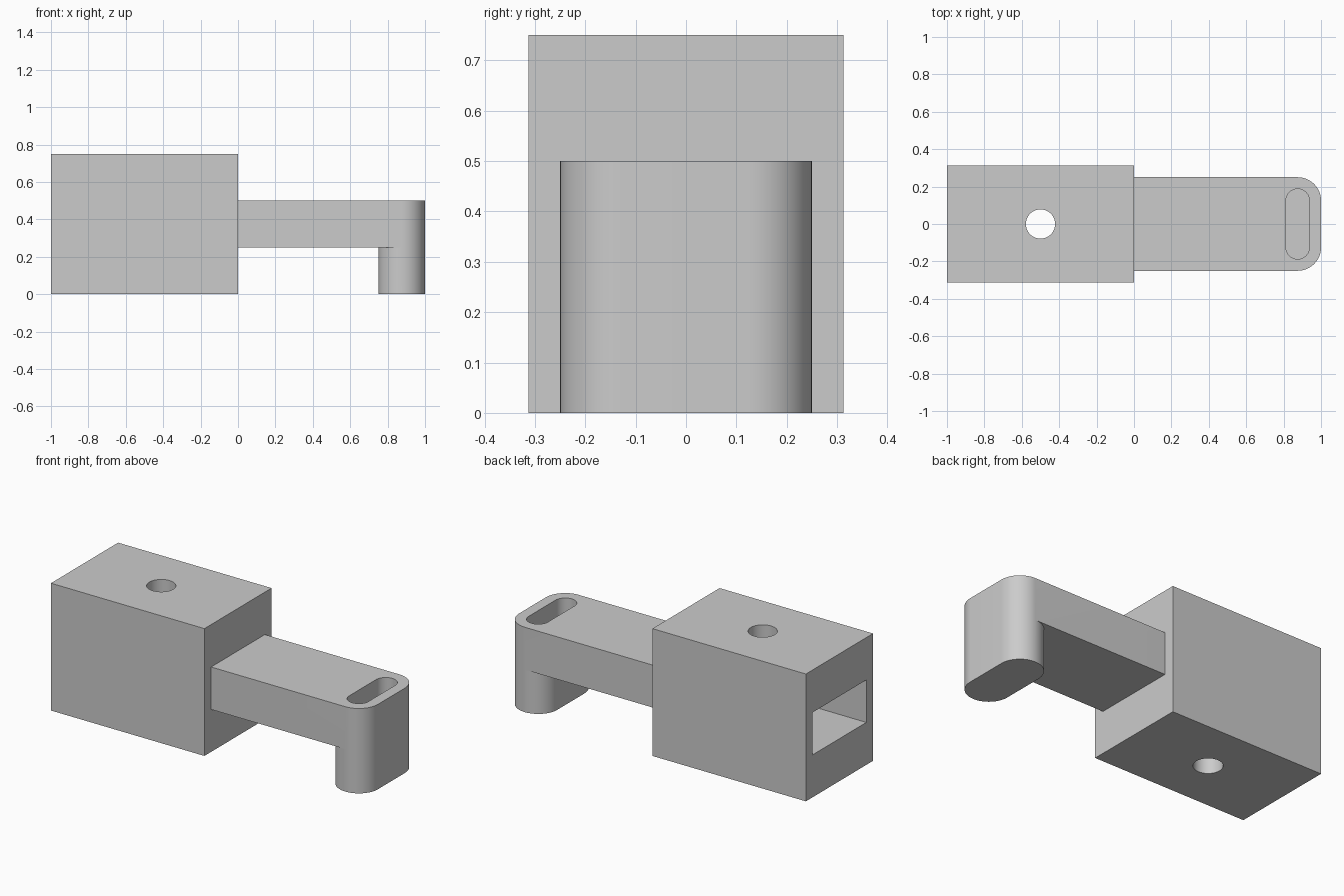
import bpy
import bmesh
from math import pi, cos, sin

cube = bpy.data.objects.get("Cube")
if cube:
    bpy.data.objects.remove(cube, do_unlink=True)

grey = bpy.data.materials.new("light grey")
grey.use_nodes = True
colour = (0.6, 0.6, 0.6, 1)
grey.diffuse_color = colour
grey.node_tree.nodes["Principled BSDF"].inputs["Base Color"].default_value = colour

STEPS = 16


def arc(cx, cy, r, start, sweep, steps=STEPS):
    """Points along an arc, both ends included."""
    angles = [start + sweep * i / steps for i in range(steps + 1)]
    return [(cx + r * cos(a), cy + r * sin(a)) for a in angles]


def stadium(cx, half_length, r):
    """Slot outline that is long in y with full round ends."""
    c = half_length - r
    return arc(cx, c, r, 0, pi, 2 * STEPS) + arc(cx, -c, r, pi, pi, 2 * STEPS)


def rectangle(x0, x1, half_width):
    return [(x0, -half_width), (x1, -half_width), (x1, half_width), (x0, half_width)]


def prism(name, outline, z0, z1):
    """Extrude a counter-clockwise outline between two heights."""
    bm = bmesh.new()
    base = bm.faces.new([bm.verts.new((x, y, z0)) for x, y in outline])
    top = bmesh.ops.extrude_face_region(bm, geom=[base])
    verts = [v for v in top["geom"] if isinstance(v, bmesh.types.BMVert)]
    bmesh.ops.translate(bm, verts=verts, vec=(0, 0, z1 - z0))
    bmesh.ops.recalc_face_normals(bm, faces=bm.faces)
    mesh = bpy.data.meshes.new(name)
    bm.to_mesh(mesh)
    bm.free()
    mesh.materials.append(grey)
    obj = bpy.data.objects.new(name, mesh)
    bpy.context.collection.objects.link(obj)
    return obj


def combine(target, tool, operation):
    """Apply a boolean and discard the tool."""
    mod = target.modifiers.new(operation.lower(), "BOOLEAN")
    mod.operation = operation
    mod.solver = "EXACT"
    mod.object = tool
    bpy.ops.object.select_all(action="DESELECT")
    bpy.context.view_layer.objects.active = target
    target.select_set(True)
    bpy.ops.object.modifier_apply(modifier=mod.name)
    bpy.data.objects.remove(tool, do_unlink=True)


# Block with a rectangular socket in its end and a vertical pin hole
block = prism("socket_block", rectangle(-1, 0, 0.3125), 0, 0.75)
combine(block, prism("socket_cutter", rectangle(-1.1, -0.25, 0.25), 0.25, 0.5), "DIFFERENCE")
pin_hole = arc(-0.5, 0, 0.078, 0, 2 * pi, 4 * STEPS)[:-1]
combine(block, prism("pin_hole_cutter", pin_hole, -0.1, 0.85), "DIFFERENCE")

# Arm with rounded outer corners and a downward hook at its tip
arm_outline = ([(0, 0.25), (0, -0.25)]
               + arc(0.875, -0.125, 0.125, -pi / 2, pi / 2)
               + arc(0.875, 0.125, 0.125, 0, pi / 2))
arm = prism("hook_arm", arm_outline, 0.25, 0.5)
combine(arm, prism("hook_leg", stadium(0.875, 0.25, 0.125), 0, 0.25), "UNION")

# Blind slot in the top of the hook
combine(arm, prism("slot_cutter", stadium(0.875, 0.1875, 0.0625), 0.125, 0.6), "DIFFERENCE")

# Smooth the rounded walls and keep the corners crisp
for obj in (block, arm):
    bpy.ops.object.select_all(action="DESELECT")
    bpy.context.view_layer.objects.active = obj
    obj.select_set(True)
    bpy.ops.object.shade_smooth_by_angle(angle=pi / 6)
